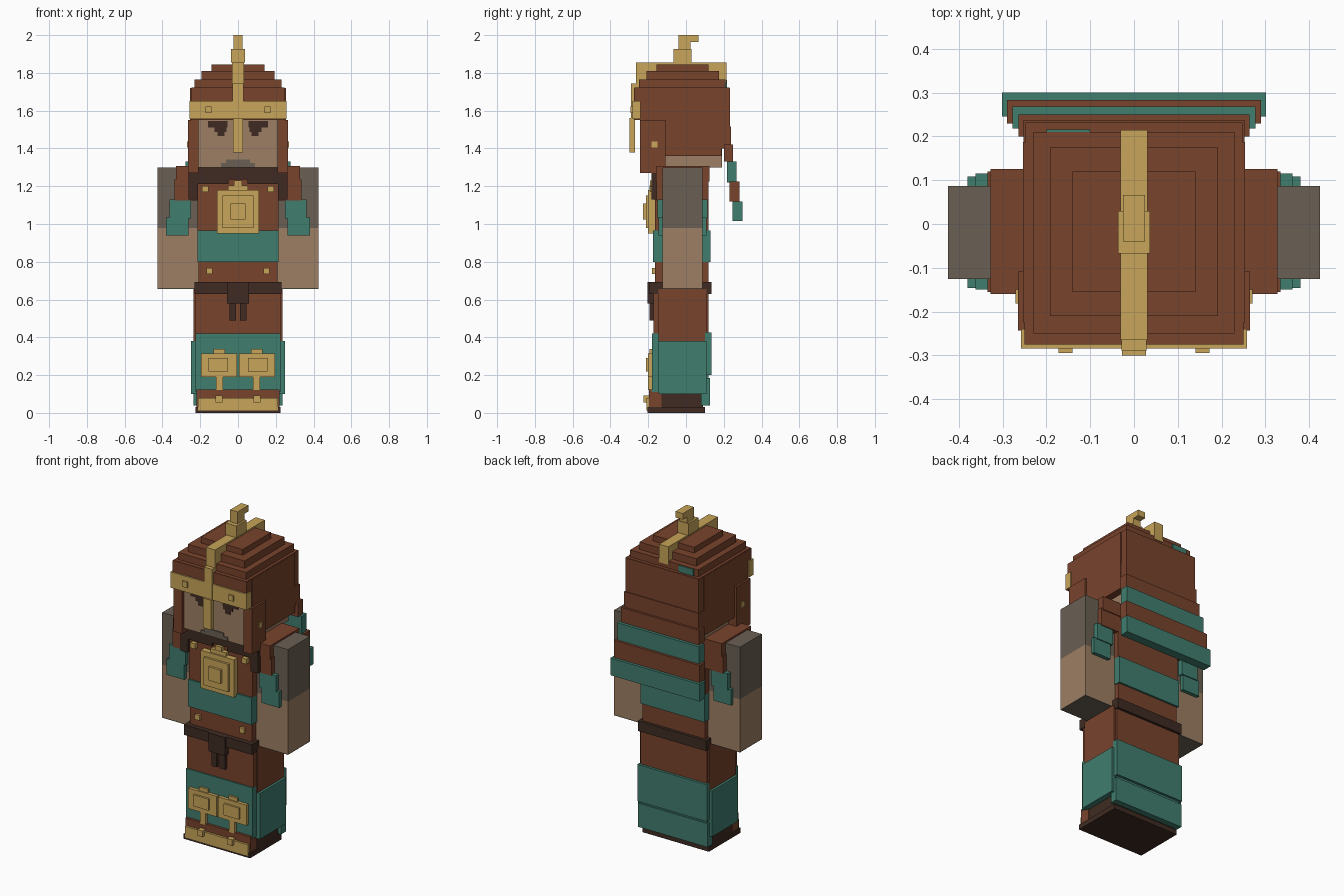
import bpy
import bmesh

if "Cube" in bpy.data.objects:
    bpy.data.objects.remove(bpy.data.objects["Cube"], do_unlink=True)


def linear(c):
    c /= 255
    return c / 12.92 if c <= 0.04045 else ((c + 0.055) / 1.055) ** 2.4


def material(name, r, g, b):
    m = bpy.data.materials.new(name)
    m.use_nodes = True
    col = (linear(r), linear(g), linear(b), 1)
    m.diffuse_color = col
    bsdf = m.node_tree.nodes["Principled BSDF"]
    bsdf.inputs["Base Color"].default_value = col
    bsdf.inputs["Roughness"].default_value = 0.9
    return m


BROWN = material("reddish brown", 121, 67, 44)
TEAL = material("teal", 64, 125, 111)
GOLD = material("gold", 200, 165, 90)
DARK = material("dark leather", 62, 43, 34)
SKIN = material("skin", 157, 127, 100)
GREY = material("grey sleeve", 106, 96, 83)


def box(name, mat, x, y, z):
    """Axis-aligned box given by its (min, max) on each axis."""
    bm = bmesh.new()
    bmesh.ops.create_cube(bm, size=1)
    for v in bm.verts:
        for i, (lo, hi) in enumerate((x, y, z)):
            v.co[i] = lo if v.co[i] < 0 else hi
    me = bpy.data.meshes.new(name)
    bm.to_mesh(me)
    bm.free()
    me.materials.append(mat)
    ob = bpy.data.objects.new(name, me)
    bpy.context.collection.objects.link(ob)
    return ob


def centred(name, mat, w, y, z):
    return box(name, mat, (-w, w), y, z)


def pair(name, mat, x, y, z):
    box("left_" + name, mat, x, y, z)
    box("right_" + name, mat, (-x[1], -x[0]), y, z)


# Feet and hem
centred("sole", DARK, 0.225, (-0.205, 0.10), (0, 0.03))
centred("foot_core", DARK, 0.215, (-0.14, 0.09), (0.03, 0.11))
centred("hem_front", BROWN, 0.22, (-0.195, -0.13), (0.03, 0.125))
centred("hem_trim", GOLD, 0.213, (-0.208, -0.19), (0.012, 0.08))
pair("hem_stud", GOLD, (0.082, 0.118), (-0.225, -0.19), (0.055, 0.092))
centred("hem_back_flap", TEAL, 0.235, (0.08, 0.127), (0.04, 0.185))

# Robe skirt
centred("skirt_lower", TEAL, 0.225, (-0.18, 0.12), (0.11, 0.42))
centred("skirt_upper", BROWN, 0.225, (-0.172, 0.12), (0.42, 0.65))
centred("skirt_back_panel", TEAL, 0.235, (0.10, 0.135), (0.20, 0.425))
pair("skirt_side_upper", BROWN, (0.20, 0.235), (-0.145, 0.108), (0.38, 0.655))
pair("skirt_side_lower", TEAL, (0.20, 0.25), (-0.145, 0.108), (0.10, 0.38))

# Skirt ornaments
pair("skirt_plaque", GOLD, (0.006, 0.197), (-0.20, -0.17), (0.19, 0.315))
pair("plaque_centre", GOLD, (0.052, 0.155), (-0.212, -0.19), (0.22, 0.29))
pair("plaque_top_tab", GOLD, (0.07, 0.13), (-0.192, -0.17), (0.315, 0.337))
pair("plaque_pendant", GOLD, (0.08, 0.117), (-0.20, -0.17), (0.12, 0.19))

# Belt
centred("belt", DARK, 0.23, (-0.195, 0.135), (0.63, 0.692))
centred("belt_knot", DARK, 0.057, (-0.205, -0.16), (0.58, 0.692))
pair("belt_tail", DARK, (0.011, 0.046), (-0.192, -0.165), (0.488, 0.58))

# Torso
centred("waist", BROWN, 0.21, (-0.165, 0.118), (0.65, 0.81))
centred("torso_band", TEAL, 0.215, (-0.175, 0.13), (0.80, 0.965))
centred("chest", BROWN, 0.215, (-0.165, 0.118), (0.965, 1.30))
pair("waist_stud", GOLD, (0.135, 0.167), (-0.18, -0.16), (0.735, 0.766))
pair("chest_stud", GOLD, (0.157, 0.19), (-0.19, -0.16), (1.17, 1.202))

# Collar
centred("collar_front", DARK, 0.215, (-0.182, -0.14), (1.235, 1.30))
pair("collar_drop", DARK, (0.05, 0.215), (-0.18, -0.15), (1.212, 1.25))
pair("collar_side", DARK, (0.212, 0.262), (-0.182, -0.10), (1.13, 1.30))

# Stepped chest pendant
for name, w, front, z in (
        ("pendant_plate", 0.112, -0.20, (0.95, 1.18)),
        ("pendant_ring", 0.083, -0.213, (0.98, 1.15)),
        ("pendant_centre", 0.04, -0.228, (1.025, 1.108)),
        ("pendant_bail", 0.052, -0.192, (1.18, 1.203)),
        ("pendant_loop", 0.021, -0.19, (1.20, 1.23))):
    centred(name, GOLD, w, (front, -0.16), z)

# Arms with draped sleeves
pair("hand", SKIN, (0.21, 0.425), (-0.125, 0.087), (0.66, 0.98))
pair("palm", GREY, (0.21, 0.425), (-0.125, 0.087), (0.655, 0.66))
pair("arm", GREY, (0.21, 0.425), (-0.125, 0.087), (0.98, 1.298))
pair("shoulder", BROWN, (0.20, 0.328), (-0.16, 0.125), (1.225, 1.308))
pair("sleeve_upper", BROWN, (0.212, 0.335), (-0.155, 0.12), (1.125, 1.235))
pair("sleeve_cuff", TEAL, (0.25, 0.362), (-0.15, 0.115), (1.03, 1.13))
pair("sleeve_trim", TEAL, (0.262, 0.38), (-0.146, 0.109), (0.938, 1.035))

# Head and face
centred("head", SKIN, 0.21, (-0.225, 0.19), (1.298, 1.70))
pair("eyebrow", DARK, (0.055, 0.16), (-0.23, -0.224), (1.51, 1.545))
pair("eye", DARK, (0.06, 0.125), (-0.23, -0.224), (1.488, 1.51))
pair("eye_lower", DARK, (0.072, 0.108), (-0.23, -0.224), (1.465, 1.488))
centred("moustache", GREY, 0.09, (-0.232, -0.224), (1.30, 1.322))
centred("moustache_top", GREY, 0.063, (-0.232, -0.224), (1.322, 1.342))

# Helmet shell
centred("helmet_front", BROWN, 0.25, (-0.275, -0.20), (1.55, 1.72))
pair("helmet_side", BROWN, (0.205, 0.253), (-0.225, 0.187), (1.36, 1.72))
centred("helmet_back", BROWN, 0.248, (0.18, 0.232), (1.51, 1.72))
pair("cheek_guard", BROWN, (0.208, 0.265), (-0.243, -0.108), (1.27, 1.55))
pair("cheek_stud", GOLD, (0.26, 0.271), (-0.182, -0.15), (1.405, 1.437))

# Stepped dome
for i, (w, y, z) in enumerate((
        (0.247, (-0.273, 0.23), (1.69, 1.722)),
        (0.23, (-0.25, 0.21), (1.72, 1.765)),
        (0.192, (-0.21, 0.175), (1.76, 1.81)),
        (0.14, (-0.155, 0.12), (1.80, 1.845)))):
    centred("dome_step_%d" % (i + 1), BROWN, w, y, z)
box("dome_patch", TEAL, (-0.20, -0.10), (0.205, 0.216), (1.722, 1.762))

# Flaring neck guard, widening downward
for i, (mat, w, y, z) in enumerate((
        (BROWN, 0.252, (0.185, 0.237), (1.40, 1.515)),
        (BROWN, 0.264, (0.20, 0.25), (1.33, 1.42)),
        (TEAL, 0.277, (0.218, 0.268), (1.22, 1.33)),
        (BROWN, 0.29, (0.23, 0.283), (1.12, 1.225)),
        (TEAL, 0.301, (0.245, 0.30), (1.015, 1.12)))):
    centred("neck_guard_%d" % (i + 1), mat, w, y, z)

# Gold helmet fittings
centred("brow_band", GOLD, 0.258, (-0.284, -0.24), (1.555, 1.652))
pair("brow_stud", GOLD, (0.14, 0.172), (-0.294, -0.28), (1.588, 1.622))
centred("nose_guard", GOLD, 0.027, (-0.30, -0.27), (1.378, 1.56))
centred("front_ridge", GOLD, 0.028, (-0.29, -0.25), (1.56, 1.745))
centred("top_ridge", GOLD, 0.031, (-0.265, 0.215), (1.745, 1.855))
centred("crest_base", GOLD, 0.037, (-0.067, 0.03), (1.855, 1.927))
centred("crest_post", GOLD, 0.025, (-0.04, 0.025), (1.927, 2.0))
centred("crest_hook", GOLD, 0.025, (0.025, 0.066), (1.963, 2.0))
